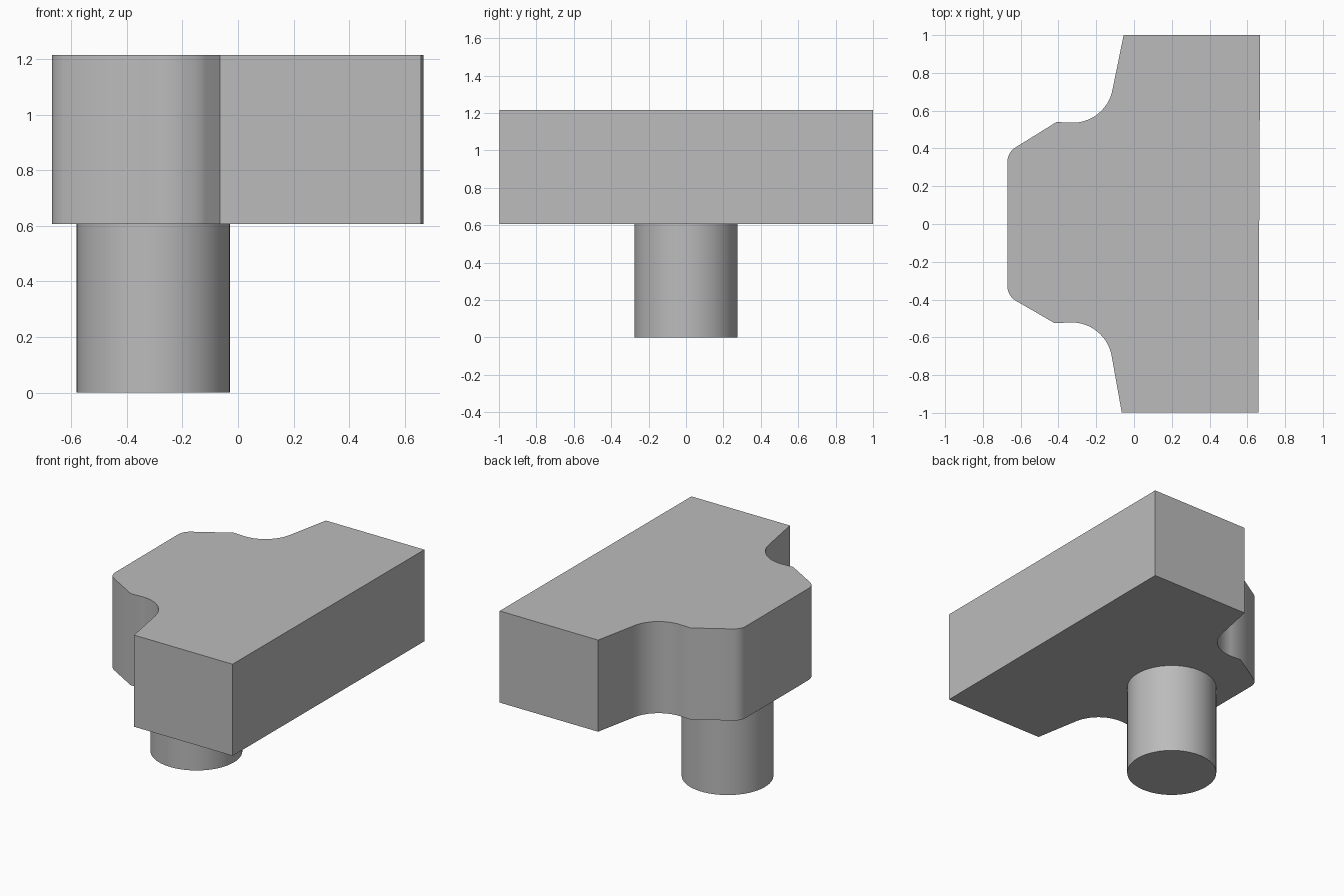
import bpy, bmesh
from math import sin, cos, radians
from mathutils import Vector

cube = bpy.data.objects.get("Cube")
if cube:
    bpy.data.objects.remove(cube, do_unlink=True)

# Single grey material
grey = bpy.data.materials.new("plain grey")
grey.use_nodes = True
colour = (0.5, 0.5, 0.5, 1)
grey.diffuse_color = colour
grey.node_tree.nodes["Principled BSDF"].inputs["Base Color"].default_value = colour


def arc(cx, cy, r, start, end, steps):
    angles = [radians(start + (end - start) * i / steps) for i in range(steps + 1)]
    return [(cx + r * cos(a), cy + r * sin(a)) for a in angles]


def prism(name, outline, bottom, top):
    """Extrude a flat outline upwards into a closed solid."""
    bm = bmesh.new()
    base = bm.faces.new([bm.verts.new((x, y, bottom)) for x, y in outline])
    result = bmesh.ops.extrude_face_region(bm, geom=[base], use_keep_orig=True)
    lifted = [v for v in result["geom"] if isinstance(v, bmesh.types.BMVert)]
    bmesh.ops.translate(bm, verts=lifted, vec=Vector((0, 0, top - bottom)))
    bmesh.ops.recalc_face_normals(bm, faces=bm.faces)
    mesh = bpy.data.meshes.new(name)
    bm.to_mesh(mesh)
    bm.free()
    mesh.materials.append(grey)
    obj = bpy.data.objects.new(name, mesh)
    bpy.context.collection.objects.link(obj)
    bpy.ops.object.select_all(action="DESELECT")
    obj.select_set(True)
    bpy.context.view_layer.objects.active = obj
    bpy.ops.object.shade_smooth_by_angle(angle=radians(35))
    return obj


# Half of the head: square end, concave shoulder, chamfer, rounded nose corner
def half_outline(shift_x, shoulder_y, end_y):
    return ([(0.668 + shift_x, end_y), (-0.055 + shift_x, end_y)]
            + arc(-0.325 + shift_x / 2, shoulder_y + 0.215, 0.215, -10, -92, 14)
            + [(-0.41 + shift_x, shoulder_y + 0.004)]
            + arc(-0.582, 0.33, 0.088, 123, 180, 6))


back = half_outline(0, 0.536, 1.0)
front = [(x, -y) for x, y in half_outline(-0.01, 0.521, 0.997)]
prism("head_block", back + front[::-1], 0.607, 1.215)

# Round stem under the nose
prism("stem", arc(-0.305, 0, 0.276, 0, 354.375, 63), 0, 0.607)
